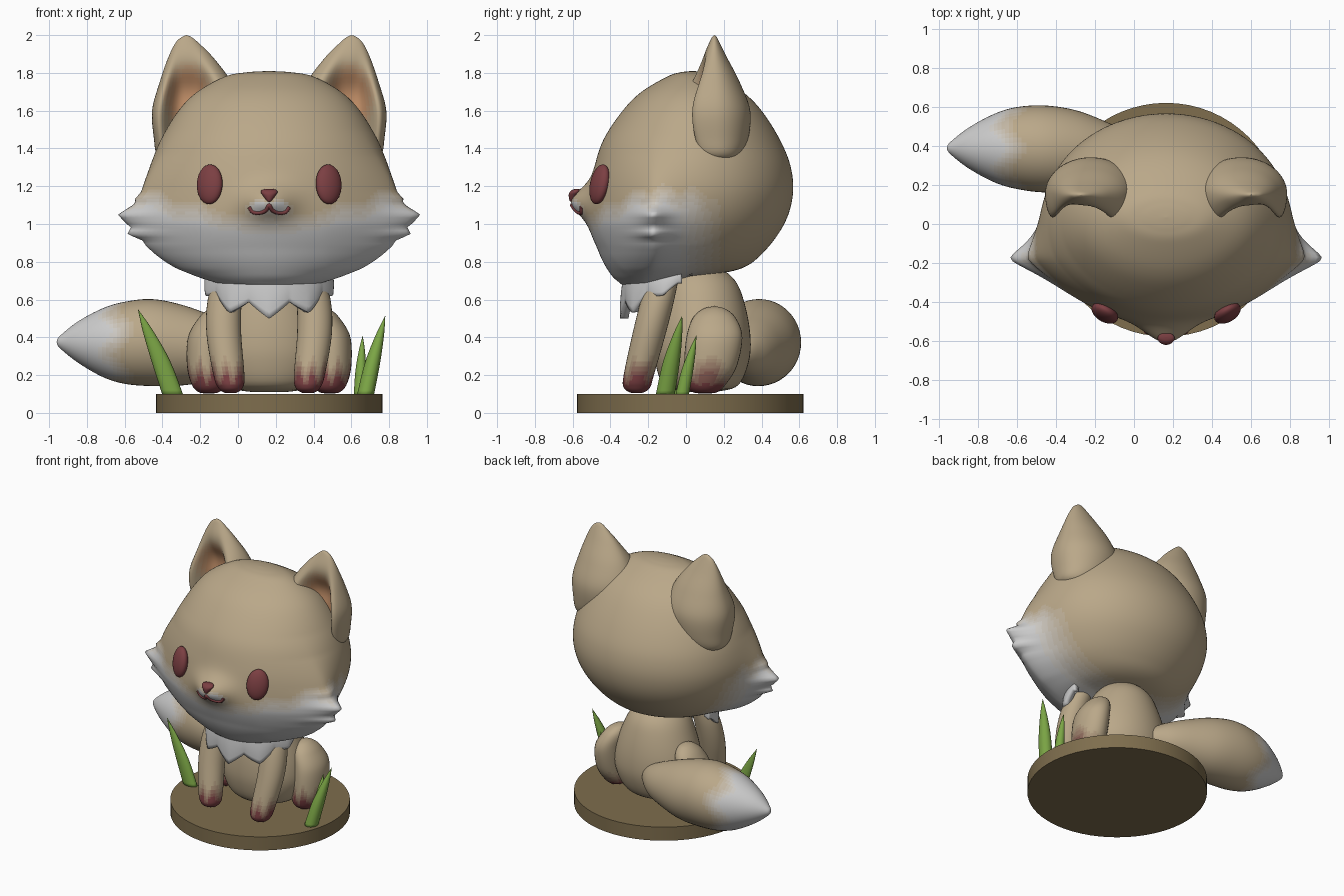
import bpy, bmesh, math
from mathutils import Vector

if "Cube" in bpy.data.objects:
    bpy.data.objects.remove(bpy.data.objects["Cube"])

CX = 0.165  # symmetry plane of the figure
FUR, WHITE, RED = (.49, .39, .25), (.64, .63, .61), (.2, .05, .055)
INNER, WOOD, GREEN = (.55, .28, .14), (.21, .155, .075), (.2, .38, .06)
mats = {}


def mat(col):
    key = tuple(round(c, 3) for c in col)
    if key not in mats:
        mats[key] = bpy.data.materials.new("colour")
        mats[key].diffuse_color = (*key, 1)
    return mats[key]


def clamp(v):
    return max(0.0, min(1.0, v))


def spline(pts, sub):
    """Catmull-Rom interpolation of tuples."""
    out, n = [], len(pts)
    for i in range(n - 1):
        p0, p1, p2, p3 = (pts[max(0, min(n - 1, i + k))] for k in (-1, 0, 1, 2))
        for s in range(sub):
            t = s / sub
            out.append([.5 * (2*b + (c - a)*t + (2*a - 5*b + 4*c - d)*t*t + (3*b - a - 3*c + d)*t**3)
                        for a, b, c, d in zip(p0, p1, p2, p3)])
    return out + [list(pts[-1])]


def finish(name, bm, col, cx, paint=None, col2=None, mirror=False):
    bmesh.ops.remove_doubles(bm, verts=bm.verts, dist=1e-5)
    bmesh.ops.recalc_face_normals(bm, faces=bm.faces)
    bm.normal_update()
    me = bpy.data.meshes.new(name)
    steps = 6 if paint else 0
    for k in range(steps + 1):  # colour ramp from col to col2
        me.materials.append(mat([a + (b - a) * k / max(steps, 1) for a, b in zip(col, col2 or col)]))
    for f in bm.faces:
        f.smooth = True
        if paint:
            f.material_index = round(steps * clamp(paint(f.calc_center_median(), f.normal)))
    bm.to_mesh(me)
    bm.free()
    ob = bpy.data.objects.new(name, me)
    bpy.context.collection.objects.link(ob)
    ob.location.x = cx
    if mirror:
        ob.modifiers.new("mirror", 'MIRROR').use_clip = False
    return ob


def loft(name, levels, col, segs=32, sub=5, cx=CX, axis='Z', deform=None, **kw):
    """Elliptic sections: (height, centre a, centre b, radius a, radius b)."""
    bm, rings = bmesh.new(), []
    for t, a, b, ra, rb in spline(levels, sub):
        ring = []
        for i in range(segs):
            ang = 2 * math.pi * i / segs
            u, v = a + max(ra, 0) * math.cos(ang), b + max(rb, 0) * math.sin(ang)
            p = Vector((u, v, t)) if axis == 'Z' else Vector((t, u, v))
            ring.append(bm.verts.new(deform(p, ang) if deform else p))
        rings.append(ring)
    for r, q in zip(rings, rings[1:]):
        for i in range(segs):
            j = (i + 1) % segs
            bm.faces.new((r[i], r[j], q[j], q[i]))
    bm.faces.new(rings[0][::-1])
    bm.faces.new(rings[-1])
    bmesh.ops.dissolve_degenerate(bm, dist=1e-6, edges=bm.edges)
    return finish(name, bm, col, cx, **kw)


def table(pts, x):
    for (x0, y0), (x1, y1) in zip(pts, pts[1:]):
        if x0 <= x <= x1:
            return y0 + (y1 - y0) * (x - x0) / (x1 - x0)
    return 0.0


# round base
bpy.ops.mesh.primitive_cylinder_add(vertices=64, radius=.6, depth=.1, location=(CX, .022, .05))
base = bpy.context.object
base.name = "round_base"
base.data.materials.append(mat(WOOD))
bpy.ops.object.shade_smooth_by_angle()

# head with pointed fluffy cheeks and a small muzzle
CHEEK = [(.69, 0), (.78, .12), (.88, .165), (1.0, .165), (1.1, .12), (1.18, .085), (1.37, .02), (1.5, 0)]
TIPS = [(.915, 0), (.945, .06), (.985, .02), (1.05, .09), (1.11, .01), (1.13, .025), (1.17, 0)]


def head_shape(p, ang):
    d = p.y + .18
    w = math.exp(-(abs(d) / (.2 if d < 0 else .16)) ** 1.5)
    add = table(CHEEK, p.z) * w + table(TIPS, p.z) * math.exp(-(abs(d) / .075) ** 1.5)
    p.x += math.copysign(add * clamp(abs(p.x) / .25), p.x)
    if p.y < -.3:
        p.y -= .095 * math.exp(-(p.x / .135) ** 2 - ((p.z - 1.12) / .085) ** 2)
    p.z -= .033 * clamp((.87 - p.z) / .15) * clamp(.1 - p.y / .25)
    return p


def head_white(c, n):
    edge = 1.08 + .12 * clamp((abs(c.x) - .3) / .35) + .02 * math.sin(c.y * 40)
    w = clamp((edge - c.z) / .12) * clamp((.2 - c.y) / .25)
    lip = clamp(2 - 2 * math.hypot((abs(c.x) - .05) / .07, (c.z - 1.085) / .05)) if c.y < -.4 else 0
    return max(w, lip)


prof = [(.685, -.29, -.23, .0), (.70, -.32, -.1, .14), (.72, -.35, .03, .25), (.76, -.40, .28, .36),
        (.85, -.46, .41, .49), (1.0, -.515, .52, .59), (1.15, -.51, .565, .63), (1.3, -.485, .555, .62),
        (1.45, -.435, .495, .57), (1.6, -.335, .4, .48), (1.7, -.235, .3, .38), (1.78, -.1, .17, .235),
        (1.803, -.03, .1, .12), (1.81, .035, .035, 0)]
head = loft("head", [(z, 0, (f + b) / 2, hw, (b - f) / 2) for z, f, b, hw in prof], FUR, segs=160, sub=9,
            deform=head_shape, paint=head_white, col2=WHITE)
bpy.context.view_layer.update()


def face_y(x, z):
    hit, loc, _, _ = head.ray_cast(Vector((x, -2, z)), Vector((0, 1, 0)))
    return loc.y if hit else -.5


# eyes
for side, s in (("left", -1), ("right", 1)):
    bpy.ops.mesh.primitive_uv_sphere_add(segments=32, ring_count=20,
                                         location=(CX + s * .315, face_y(s * .315, 1.21) - .018, 1.21))
    eye = bpy.context.object
    eye.name = side + "_eye"
    eye.scale = (.074, .042, .107)
    eye.rotation_mode = 'ZYX'
    eye.rotation_euler = (math.radians(-12), 0, math.radians(28 * s))
    eye.data.materials.append(mat(RED))
    bpy.ops.object.shade_smooth()

# nose and mouth
loft("nose", [(1.115, 0, -.6, 0, 0), (1.122, 0, -.6, .012, .015), (1.15, 0, -.595, .033, .026),
              (1.168, 0, -.588, .044, .028), (1.182, 0, -.58, .035, .02), (1.186, 0, -.58, 0, 0)], RED, segs=20)
half = [(0, 1.1), (.015, 1.075), (.045, 1.06), (.085, 1.063), (.105, 1.09)]
line = spline([(-x, z) for x, z in half[:0:-1]] + half, 4)
cu = bpy.data.curves.new("mouth", 'CURVE')
cu.dimensions, cu.bevel_depth, cu.bevel_resolution, cu.use_fill_caps = '3D', .011, 3, True
sp = cu.splines.new('POLY')
sp.points.add(len(line) - 1)
for pt, (x, z) in zip(sp.points, line):
    pt.co = (x, face_y(x, z) + .002, z, 1)
cu.materials.append(mat(RED))
mouth = bpy.data.objects.new("mouth", cu)
mouth.location.x = CX
bpy.context.collection.objects.link(mouth)


# ears with a hollow front and forward-curling rims
def ear_shape(p, ang):
    d = (ang + math.pi / 2 - .18 + math.pi) % (2 * math.pi) - math.pi
    s = max(0, -math.sin(ang))
    mid = math.exp(-(abs(p.z - 1.58) / .22) ** 3)
    p.y += mid * (.23 * math.exp(-(abs(d) / .6) ** 3) - .1 * s * (1 - .5 * s))
    return p


loft("ears", [(1.325, .47, .17, 0, 0), (1.335, .465, .17, .08, .08), (1.37, .445, .165, .15, .13),
              (1.45, .405, .16, .205, .17), (1.6, .385, .155, .235, .185), (1.75, .39, .155, .19, .13),
              (1.88, .415, .15, .12, .068), (1.96, .435, .15, .06, .028), (1.99, .437, .15, .025, .012),
              (2.0, .437, .15, 0, 0)],
     FUR, segs=64, sub=6, deform=ear_shape, mirror=True, col2=INNER,
     paint=lambda c, n: 2.5 - 2.5 * math.hypot((c.x - .425) / .14, (c.z - 1.66) / .21) if n.y < 0 else 0)

# body
loft("body", [(.11, 0, .08, 0, 0), (.115, 0, .08, .13, .1), (.15, 0, .08, .24, .2), (.28, 0, .085, .305, .25),
              (.42, 0, .085, .3, .255), (.58, 0, .08, .25, .23), (.7, 0, .07, .19, .19),
              (.78, 0, .06, .1, .1), (.8, 0, .06, 0, 0)], FUR, segs=48)


# legs with dark toes
def toes(c, n):
    return (.275 - c.z + .03 * math.sin(c.x * 90)) / .11 * clamp((.26 - c.y) / .1)


loft("front_legs", [(.105, .205, -.26, 0, 0), (.108, .205, -.26, .035, .035), (.135, .205, -.26, .066, .07),
                    (.2, .213, -.25, .082, .08), (.42, .24, -.195, .092, .088), (.6, .235, -.15, .09, .088),
                    (.76, .2, -.11, .075, .08)], FUR, mirror=True, paint=toes, col2=RED, sub=8)
loft("hind_legs", [(.105, .32, .1, 0, 0), (.108, .32, .1, .05, .06), (.15, .32, .105, .09, .105),
                   (.25, .335, .13, .1, .14), (.4, .33, .15, .1, .148), (.5, .295, .15, .08, .115),
                   (.55, .275, .15, .045, .06), (.565, .27, .15, 0, 0)],
     FUR, mirror=True, paint=toes, col2=RED, sub=8)

# tail lying to the left
tail = [(-.96, .39, .375, 0), (-.945, .39, .375, .03), (-.85, .39, .375, .107), (-.72, .39, .372, .18),
        (-.6, .39, .371, .217), (-.45, .385, .372, .23), (-.28, .375, .357, .21), (-.1, .35, .34, .16),
        (.01, .33, .33, .12), (.08, .31, .33, .08), (.12, .3, .33, .04), (.13, .3, .33, 0)]
loft("tail", [(x, y, z, r * .97, r) for x, y, z, r in tail], FUR, cx=0, axis='X', segs=48, sub=6, col2=WHITE,
     paint=lambda c, n: (-.62 - c.x + .04 * math.sin(5 * math.atan2(c.z - .37, c.y - .39))) / .14 + .3)

# jagged chest fluff wrapping the front of the neck
bm, grid = bmesh.new(), []
N, M = 96, 8
for i in range(N + 1):
    a = math.radians(-95 + 190 * i / N)
    front = max(0, math.cos(a))
    jag = 1 - abs((i / N * 5) % 1 - .5) * 2
    low = .69 - .105 * front - .085 * jag * front ** .5
    col = []
    for k in range(M + 1):
        t = k / M
        r = 1 + .07 * math.sin(t * 2.2) + .05 * t * jag
        col.append(bm.verts.new((.295 * r * math.sin(a), -.05 - .25 * r * math.cos(a), .77 + (low - .77) * t)))
    grid.append(col)
for p, q in zip(grid, grid[1:]):
    for k in range(M):
        bm.faces.new((p[k], p[k + 1], q[k + 1], q[k]))
fluff = finish("chest_fluff", bm, WHITE, CX)
sol = fluff.modifiers.new("thickness", 'SOLIDIFY')
sol.thickness, sol.offset = .045, 0

# grass blades: base, tip, radii
for i, (b, t, rx, ry) in enumerate([((-.345, -.06), (-.53, -.07, .55), .055, .03),
                                    ((.675, -.11), (.78, -.02, .515), .045, .05),
                                    ((.645, -.02), (.66, .055, .41), .032, .035)]):
    lv = []
    for s, w in ((0, 1), (.4, .9), (.75, .5), (1, 0)):
        bend = s ** 1.15
        lv.append((.095 + (t[2] - .095) * s, b[0] + (t[0] - b[0]) * bend, b[1] + (t[1] - b[1]) * bend,
                   rx * w, ry * w))
    loft("grass_blade_%d" % (i + 1), lv, GREEN, cx=0, segs=12)

for m in bpy.data.materials:
    if m.users and not m.is_grease_pencil:
        m.use_nodes = True
        m.node_tree.nodes["Principled BSDF"].inputs["Base Color"].default_value = m.diffuse_color
